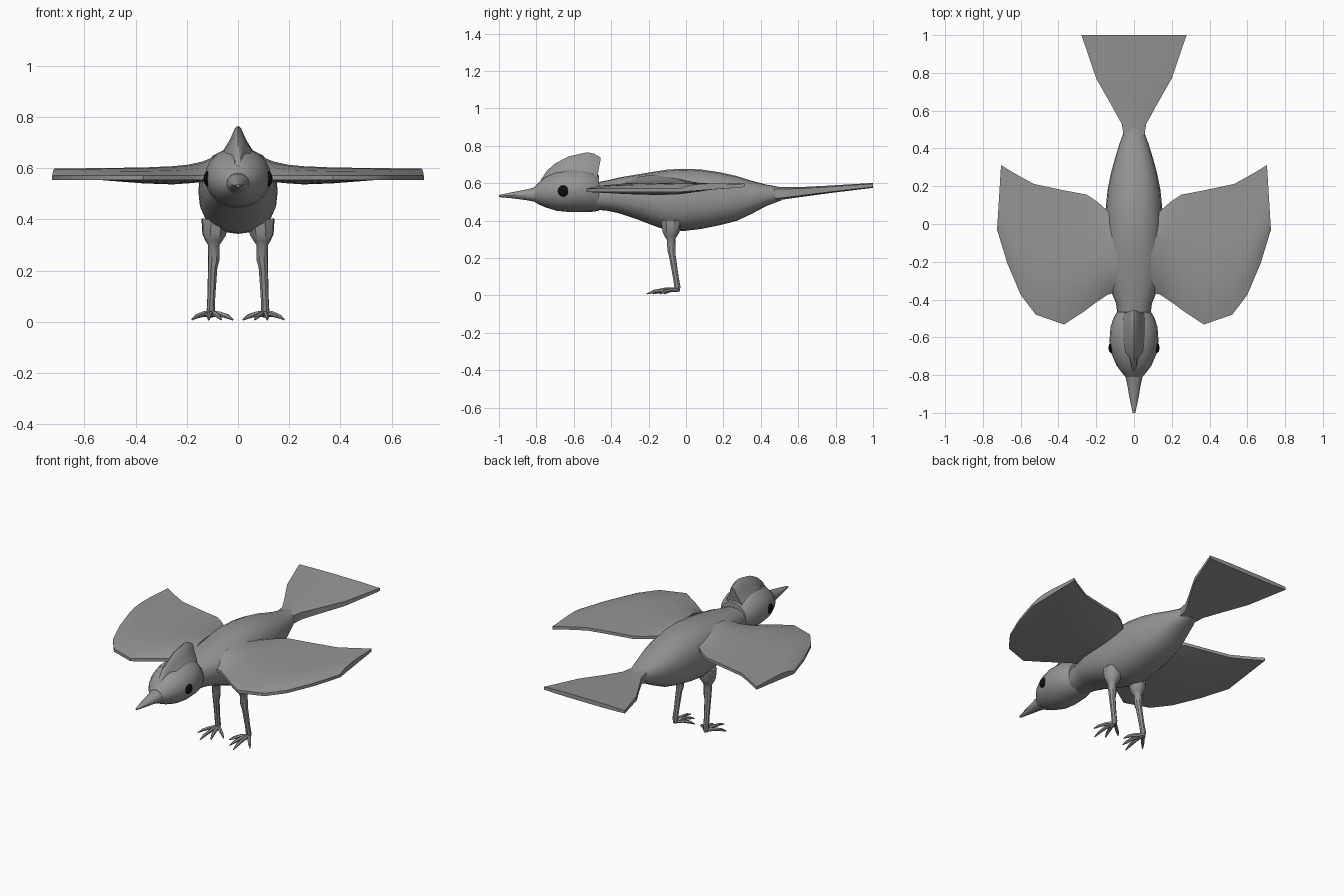
import bpy, bmesh, math
from mathutils import Vector


def material(name, rgb):
    m = bpy.data.materials.new(name)
    m.diffuse_color = (*rgb, 1)
    return m


GREY = material("plumage grey", (0.3, 0.3, 0.3))
BLACK = material("eye black", (0.004, 0.004, 0.004))


def make(name, rings, mat=GREY, angle=40, mirror=False):
    """Skin a list of closed point rings and cap both ends."""
    bm = bmesh.new()
    loops = [[bm.verts.new(p) for p in ring] for ring in rings]
    n = len(loops[0])
    for a, b in zip(loops, loops[1:]):
        for i in range(n):
            bm.faces.new((a[i], a[(i + 1) % n], b[(i + 1) % n], b[i]))
    bm.faces.new(loops[0])
    bm.faces.new(loops[-1])
    bmesh.ops.recalc_face_normals(bm, faces=bm.faces)
    return finish(name, bm, mat, angle, mirror)


def finish(name, bm, mat, angle=40, mirror=False):
    me = bpy.data.meshes.new(name)
    bm.to_mesh(me)
    bm.free()
    me.materials.append(mat)
    ob = bpy.data.objects.new(name, me)
    bpy.context.collection.objects.link(ob)
    if mirror:
        ob.modifiers.new("both sides", 'MIRROR')
    bpy.ops.object.select_all(action='DESELECT')
    ob.select_set(True)
    bpy.context.view_layer.objects.active = ob
    bpy.ops.object.shade_smooth_by_angle(angle=math.radians(angle))
    return ob


def oval(y, low, high, half, n=20, power=2.0):
    """Upright superellipse ring at a given y."""
    ring = []
    for i in range(n):
        t = 2 * math.pi * i / n
        c, s = math.cos(t), math.sin(t)
        ring.append((half * math.copysign(abs(c) ** (2 / power), c), y,
                     (low + high) / 2 + (high - low) / 2 * math.copysign(abs(s) ** (2 / power), s)))
    return ring


def tube(name, path, n=8):
    """Tapering limb through (x, y, z, radius) points, mirrored."""
    pts = [Vector(p[:3]) for p in path]
    rings = []
    for i, p in enumerate(pts):
        d = (pts[min(i + 1, len(pts) - 1)] - pts[max(i - 1, 0)]).normalized()
        u = d.cross(Vector((1, 0.3, 0))).normalized()
        v = d.cross(u)
        r = path[i][3]
        rings.append([p + r * (math.cos(a) * u + math.sin(a) * v)
                      for a in (2 * math.pi * k / n for k in range(n))])
    return make(name, rings, mirror=True)


# Body, neck to rump: y, bottom, top, half width
make("body", [oval(*s, power=2.3) for s in (
    (-0.50, 0.46, 0.60, 0.085), (-0.42, 0.452, 0.615, 0.095), (-0.36, 0.44, 0.63, 0.12),
    (-0.27, 0.41, 0.645, 0.142), (-0.18, 0.375, 0.66, 0.152), (-0.10, 0.347, 0.672, 0.155),
    (-0.02, 0.343, 0.677, 0.155), (0.08, 0.355, 0.673, 0.15), (0.18, 0.375, 0.658, 0.14),
    (0.27, 0.398, 0.638, 0.122), (0.35, 0.435, 0.613, 0.10), (0.43, 0.478, 0.592, 0.075),
    (0.51, 0.508, 0.578, 0.045))])

# Head
make("head", [oval(*s) for s in (
    (-0.81, 0.50, 0.58, 0.045), (-0.785, 0.485, 0.605, 0.066), (-0.75, 0.47, 0.635, 0.092),
    (-0.69, 0.452, 0.663, 0.118), (-0.62, 0.445, 0.68, 0.13), (-0.55, 0.445, 0.68, 0.125),
    (-0.50, 0.447, 0.668, 0.11), (-0.465, 0.452, 0.64, 0.09))])

# Beak
make("beak", [oval(*s, n=10) for s in (
    (-0.78, 0.492, 0.588, 0.052), (-0.85, 0.507, 0.568, 0.036),
    (-0.93, 0.518, 0.552, 0.022), (-1.0, 0.525, 0.537, 0.007))])

# Crest: base y, top y, top z, half width of base
crest = []
for yb, yt, zt, w in ((-0.77, -0.78, 0.61, 0.02), (-0.72, -0.745, 0.665, 0.045),
                      (-0.67, -0.70, 0.705, 0.065), (-0.62, -0.63, 0.742, 0.075),
                      (-0.56, -0.53, 0.765, 0.075), (-0.52, -0.49, 0.757, 0.07),
                      (-0.475, -0.455, 0.735, 0.055)):
    zb = 0.57 if yb < -0.7 else 0.63
    side = [(w, 0.0), (w * 0.75, 0.3), (w * 0.42, 0.6), (0.012, 0.93)]
    half = [(x, yb + (yt - yb) * k, zb + (zt - zb) * k) for x, k in side]
    crest.append(half + [(0, yt, zt)] + [(-x, y, z) for x, y, z in reversed(half)])
make("crest", crest, angle=50)

# Fan tail: y, half width, middle z, half thickness
make("tail", [[(x * w, y, z + s * t) for x, s in
               ((-1, -0.7), (-0.5, -1), (0.5, -1), (1, -0.7), (1, 0.7), (0.5, 1), (-0.5, 1), (-1, 0.7))]
              for y, w, z, t in ((0.47, 0.055, 0.543, 0.036), (0.53, 0.065, 0.546, 0.032),
                                 (0.63, 0.12, 0.554, 0.026), (0.77, 0.20, 0.567, 0.02),
                                 (1.0, 0.278, 0.588, 0.013))])

# Wings: front x, front y, back x, back y, upper z, lower z
wing = []
for xf, yf, xb, yb, top, low in (
        (0.09, -0.36, 0.09, 0.02, 0.645, 0.53), (0.14, -0.375, 0.14, 0.07, 0.625, 0.545),
        (0.20, -0.415, 0.19, 0.115, 0.613, 0.54), (0.26, -0.46, 0.25, 0.155, 0.607, 0.536),
        (0.37, -0.532, 0.37, 0.178, 0.602, 0.54), (0.52, -0.48, 0.53, 0.212, 0.60, 0.552),
        (0.60, -0.375, 0.60, 0.25, 0.599, 0.56), (0.67, -0.21, 0.655, 0.282, 0.599, 0.567),
        (0.725, -0.03, 0.704, 0.312, 0.598, 0.574)):
    upper, lower = [], []
    for k in (0, 0.12, 0.3, 0.5, 0.7, 0.88, 1):
        x, y = xf + (xb - xf) * k, yf + (yb - yf) * k
        bulge = math.sin(math.pi * k) ** 0.7
        edge = 0.562 + 0.026 * k
        hi, lo = edge + 0.009, edge - 0.009
        upper.append((x, y, hi + (max(top, hi) - hi) * bulge))
        lower.append((x, y, lo + (min(low, lo) - lo) * bulge))
    wing.append(upper + lower[::-1])
make("wings", wing, mirror=True)

# Legs with feathered thighs
tube("legs", [(0.09, -0.08, 0.40, 0.055), (0.093, -0.08, 0.34, 0.048), (0.095, -0.082, 0.315, 0.034),
              (0.095, -0.08, 0.30, 0.024), (0.095, -0.077, 0.24, 0.023), (0.099, -0.073, 0.21, 0.019),
              (0.104, -0.055, 0.10, 0.016), (0.106, -0.046, 0.045, 0.017), (0.106, -0.046, 0.02, 0.013)])

# Toes with pointed claws
for i, (tx, ty) in enumerate(((0.02, -0.115), (0.065, -0.175), (0.115, -0.21), (0.18, -0.14))):
    dx, dy = tx - 0.106, ty + 0.046
    tube(f"toe_{i + 1}", [(0.106 + dx * k, -0.046 + dy * k, z, r) for k, z, r in
                          ((0, 0.03, 0.013), (0.4, 0.03, 0.011), (0.75, 0.021, 0.009), (1, 0.008, 0.003))], 6)

# Eyes: flattened beads
bm = bmesh.new()
bmesh.ops.create_uvsphere(bm, u_segments=14, v_segments=8, radius=0.03)
for v in bm.verts:
    v.co = Vector((v.co.x * 0.6 + 0.117, v.co.y - 0.655, v.co.z + 0.558))
finish("eyes", bm, BLACK, mirror=True)
